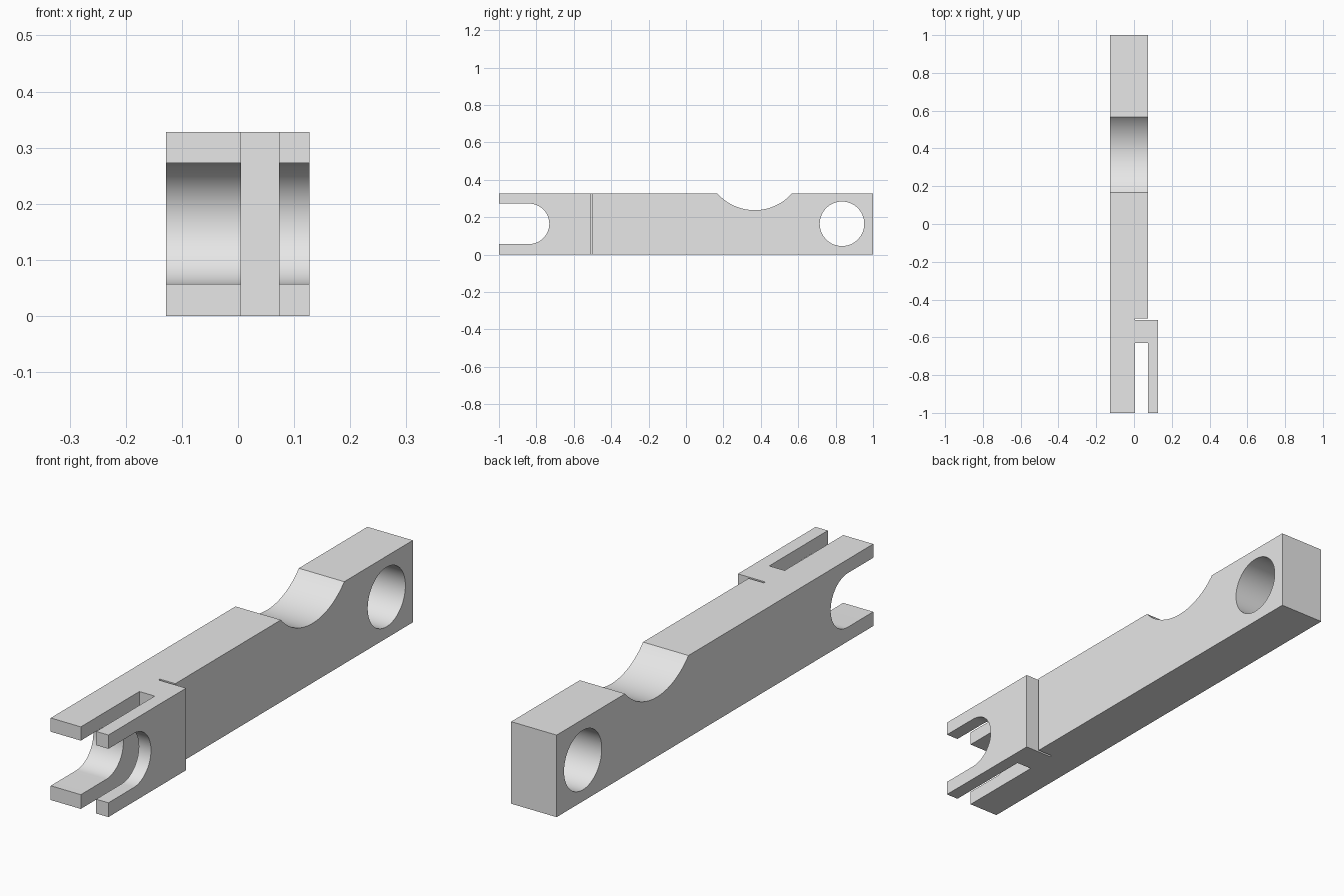
import bpy
import bmesh
import math

default_cube = bpy.data.objects.get("Cube")
if default_cube:
    bpy.data.objects.remove(default_cube, do_unlink=True)

HEIGHT = 0.328
MID = HEIGHT / 2

grey = bpy.data.materials.new("light_grey")
grey.use_nodes = True
grey.diffuse_color = (0.8, 0.8, 0.8, 1)
grey.node_tree.nodes["Principled BSDF"].inputs["Base Color"].default_value = (0.8, 0.8, 0.8, 1)


def prism(name, points, direction):
    """Extrude a closed planar outline along a direction."""
    bm = bmesh.new()
    face = bm.faces.new([bm.verts.new(p) for p in points])
    moved = bmesh.ops.extrude_face_region(bm, geom=[face])["geom"]
    bmesh.ops.translate(bm, vec=direction,
                        verts=[v for v in moved if isinstance(v, bmesh.types.BMVert)])
    bmesh.ops.recalc_face_normals(bm, faces=bm.faces)
    mesh = bpy.data.meshes.new(name)
    bm.to_mesh(mesh)
    bm.free()
    obj = bpy.data.objects.new(name, mesh)
    bpy.context.collection.objects.link(obj)
    return obj


def arc(y, z, radius, start, end, steps):
    """Points of an arc in the side plane, angles in degrees."""
    angles = [math.radians(start + (end - start) * i / steps) for i in range(steps + 1)]
    return [(y + radius * math.cos(a), z + radius * math.sin(a)) for a in angles]


def cut(body, name, side_outline):
    """Cut a side outline through the full width of the body."""
    cutter = prism(name, [(-0.5, y, z) for y, z in side_outline], (1, 0, 0))
    cutter.hide_render = True
    mod = body.modifiers.new(name, 'BOOLEAN')
    mod.operation = 'DIFFERENCE'
    mod.solver = 'EXACT'
    mod.object = cutter
    bpy.context.view_layer.objects.active = body
    bpy.ops.object.modifier_apply(modifier=name)
    bpy.data.objects.remove(cutter, do_unlink=True)


# Bar with its side prong, relief slit and fork gap, as one plan outline
LEFT, RIGHT, INNER, OUTER = -0.128, 0.073, 0.005, 0.127
plan = [(LEFT, -1), (INNER, -1), (INNER, -0.63), (RIGHT, -0.63),
        (RIGHT, -1), (OUTER, -1), (OUTER, -0.509), (INNER, -0.509),
        (INNER, -0.5), (RIGHT, -0.5), (RIGHT, 1), (LEFT, 1)]
bar = prism("forked_bar", [(x, y, 0) for x, y in plan], (0, 0, HEIGHT))
bar.data.materials.append(grey)

# Pivot hole, top scallop and open-ended fork slot
cut(bar, "pivot_hole", arc(0.834, MID + 0.001, 0.119, 0, 360, 96)[:-1])
cut(bar, "top_scallop", arc(0.367, 0.505, 0.267, 0, 360, 128)[:-1])
cut(bar, "fork_slot", arc(-0.839, MID + 0.001, 0.108, -90, 90, 48)
    + [(-1.2, MID + 0.109), (-1.2, MID - 0.107)])

# Smooth curved walls, crisp edges
bpy.ops.object.select_all(action='DESELECT')
bar.select_set(True)
bpy.context.view_layer.objects.active = bar
bpy.ops.object.shade_smooth_by_angle(angle=math.radians(30))
